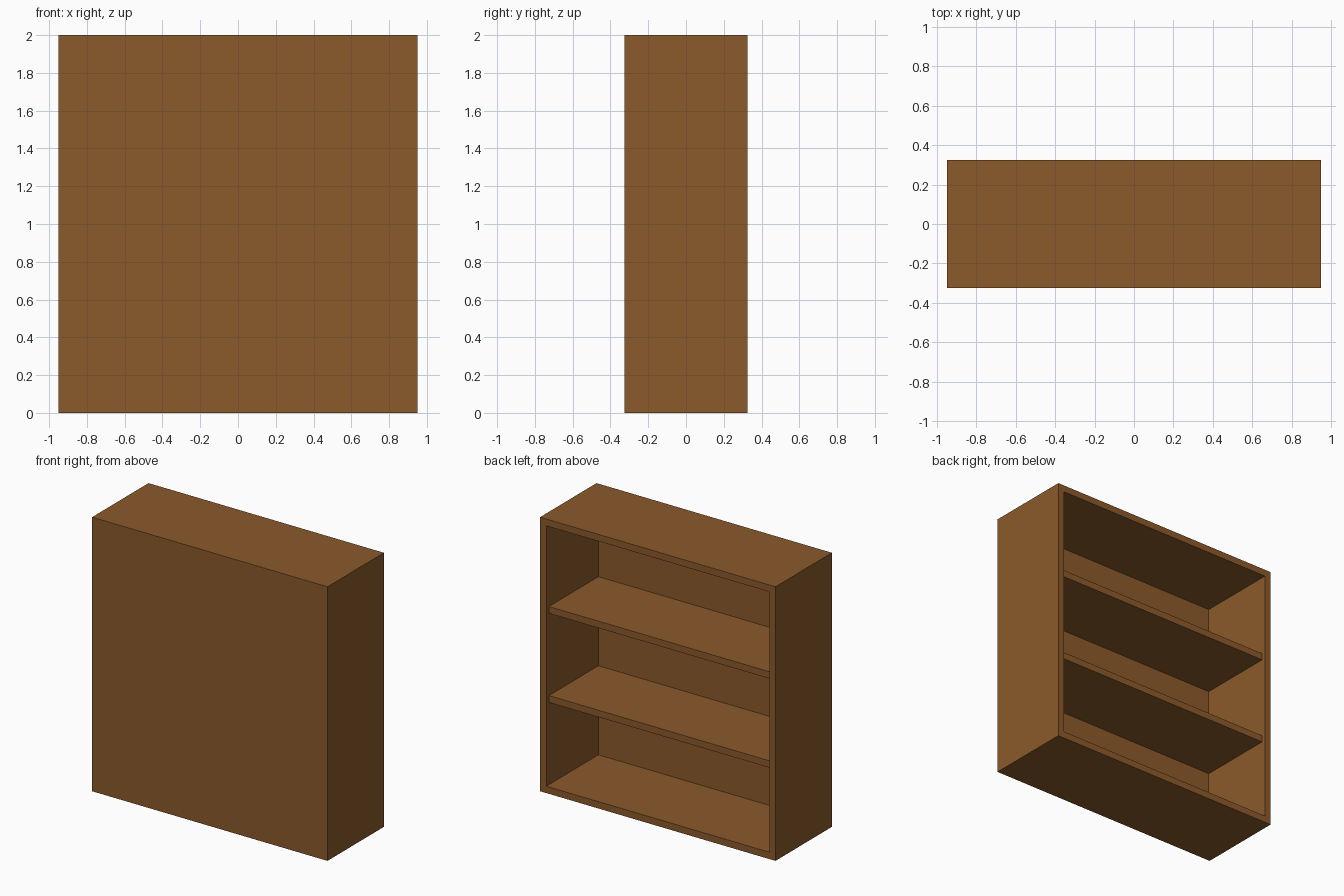
import bpy, bmesh
from mathutils import Matrix, Vector

if "Cube" in bpy.data.objects:
    bpy.data.objects.remove(bpy.data.objects["Cube"])

W, D, H, T = 1.9, 0.65, 2.0, 0.05   # overall size and board thickness
RECESS = 0.03                       # shelves sit back from the open side

wood = bpy.data.materials.new("brown wood")
wood.diffuse_color = (0.258, 0.102, 0.024, 1)
wood.use_nodes = True
wood.node_tree.nodes["Principled BSDF"].inputs["Base Color"].default_value = wood.diffuse_color


def add_box(bm, lo, hi):
    lo, hi = Vector(lo), Vector(hi)
    m = Matrix.Translation((lo + hi) / 2) @ Matrix.Diagonal((*(hi - lo), 1))
    bmesh.ops.create_cube(bm, size=1, matrix=m)


def finish(name, bm):
    mesh = bpy.data.meshes.new(name)
    bm.to_mesh(mesh)
    bm.free()
    mesh.materials.append(wood)
    ob = bpy.data.objects.new(name, mesh)
    bpy.context.collection.objects.link(ob)
    return ob


# Case: solid box hollowed out from the +y side
bm = bmesh.new()
add_box(bm, (-W / 2, -D / 2, 0), (W / 2, D / 2, H))
bm.normal_update()
opening = max(bm.faces, key=lambda f: f.normal.y)
bmesh.ops.inset_region(bm, faces=[opening], thickness=T, use_even_offset=True)
inner = bmesh.ops.extrude_discrete_faces(bm, faces=[opening])["faces"][0]
bmesh.ops.translate(bm, verts=inner.verts, vec=(0, T - D, 0))
bmesh.ops.recalc_face_normals(bm, faces=bm.faces)
finish("bookcase_case", bm)

# Two evenly spaced shelves
for name, z in (("lower_shelf", 0.65), ("upper_shelf", 1.3)):
    bm = bmesh.new()
    add_box(bm, (-W / 2 + T, -D / 2 + T, z), (W / 2 - T, D / 2 - RECESS, z + T))
    finish(name, bm)
